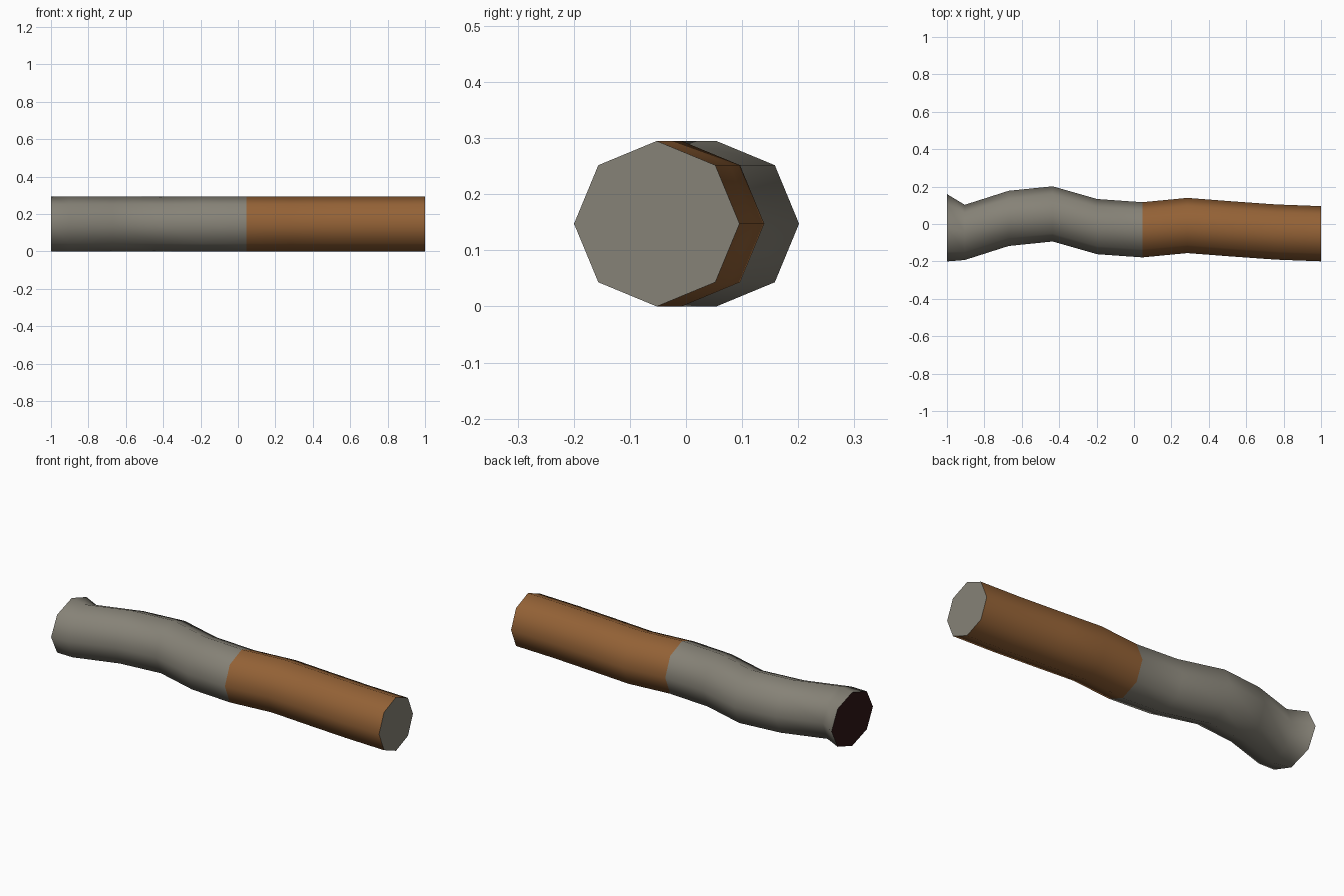
import bpy, bmesh, math

if "Cube" in bpy.data.objects:
    bpy.data.objects.remove(bpy.data.objects["Cube"])

R = 0.1475      # tube radius; also the height of its centre line
SIDES = 8
# cross-sections along the tube: x, y centre, half width in y
RINGS = [(-1.0, -0.02, 0.18), (-0.905, -0.045, R), (-0.67, 0.03, R),
         (-0.435, 0.054, R), (-0.197, -0.014, R), (0.045, -0.031, R),
         (0.285, -0.008, R), (0.52, -0.026, R), (0.76, -0.043, R),
         (1.0, -0.052, R)]
SPLIT_X = 0.045


def material(name, rgb):
    m = bpy.data.materials.new(name)
    m.diffuse_color = (*rgb, 1)
    m.use_nodes = True
    m.node_tree.nodes["Principled BSDF"].inputs["Base Color"].default_value = m.diffuse_color
    return m


# Crooked octagonal tube
bm = bmesh.new()
rings = []
for x, yc, half in RINGS:
    ring = []
    for i in range(SIDES):
        a = 2 * math.pi * i / SIDES
        ring.append(bm.verts.new((x, yc + half * math.cos(a), R + R * math.sin(a))))
    rings.append(ring)
for a, b in zip(rings, rings[1:]):
    for i in range(SIDES):
        j = (i + 1) % SIDES
        bm.faces.new((a[i], a[j], b[j], b[i]))

# End caps
dark_cap = bm.faces.new(rings[0])
pale_cap = bm.faces.new(rings[-1])
bmesh.ops.recalc_face_normals(bm, faces=bm.faces[:])

# Grey wrapper, brown filter half, dark burnt tip
for f in bm.faces:
    f.material_index = 1 if f.calc_center_median().x > SPLIT_X else 0
dark_cap.material_index = 2
pale_cap.material_index = 0

mesh = bpy.data.meshes.new("bent_tube")
bm.to_mesh(mesh)
bm.free()
for m in (material("warm grey", (0.24, 0.225, 0.185)),
          material("orange brown", (0.296, 0.122, 0.037)),
          material("burnt dark red", (0.03, 0.008, 0.008))):
    mesh.materials.append(m)
tube = bpy.data.objects.new("bent_tube", mesh)
bpy.context.collection.objects.link(tube)
bpy.context.view_layer.objects.active = tube
tube.select_set(True)
bpy.ops.object.shade_smooth_by_angle(angle=math.radians(60))
